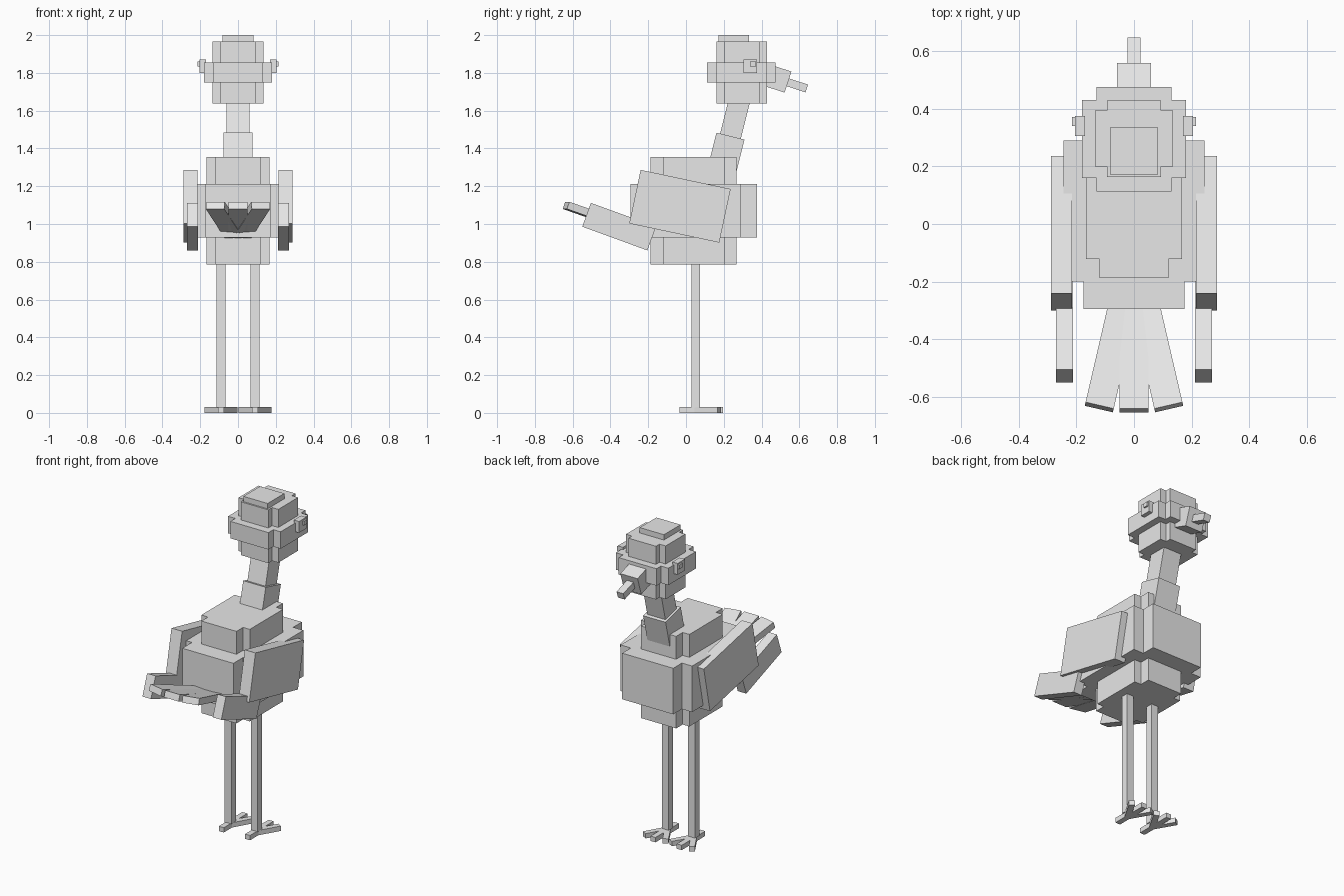
import bpy
import bmesh
from math import radians
from mathutils import Matrix, Vector, Euler

cube = bpy.data.objects.get("Cube")
if cube:
    bpy.data.objects.remove(cube, do_unlink=True)

grey = bpy.data.materials.new("plain_grey")
grey.use_nodes = True
grey.diffuse_color = (0.8, 0.8, 0.8, 1)
grey.node_tree.nodes["Principled BSDF"].inputs["Base Color"].default_value = (0.8, 0.8, 0.8, 1)


def finish(name, bm):
    bmesh.ops.recalc_face_normals(bm, faces=bm.faces)
    mesh = bpy.data.meshes.new(name)
    bm.to_mesh(mesh)
    bm.free()
    mesh.materials.append(grey)
    obj = bpy.data.objects.new(name, mesh)
    bpy.context.collection.objects.link(obj)
    return obj


def box(name, centre, size, pitch=0, yaw=0):
    """Box turned about x by pitch, then about z by yaw (degrees)."""
    bm = bmesh.new()
    turn = Euler((radians(pitch), 0, radians(yaw))).to_matrix().to_4x4()
    place = Matrix.Translation(centre) @ turn @ Matrix.Diagonal((*size, 1))
    bmesh.ops.create_cube(bm, size=1, matrix=place)
    return finish(name, bm)


def rod(name, start, length, width, height, pitch, yaw, forward=1):
    """Box that grows from start along +y or -y after turning."""
    turn = Euler((radians(pitch), 0, radians(yaw)))
    along = Vector((0, forward * length / 2, 0))
    along.rotate(turn)
    return box(name, Vector(start) + along, (width, length, height), pitch, yaw)


def notched_block(name, wide, narrow, bottom, top):
    """Prism with stepped corners; wide and narrow are (half x, back y, front y)."""
    wx, wb, wf = wide
    nx, nb, nf = narrow
    half = [(nx, nb), (nx, wb), (wx, wb), (wx, wf), (nx, wf), (nx, nf)]
    outline = half + [(-x, y) for x, y in reversed(half)]
    bm = bmesh.new()
    base = bm.faces.new([bm.verts.new((x, y, bottom)) for x, y in outline])
    grown = bmesh.ops.extrude_face_region(bm, geom=[base], use_keep_orig=True)
    verts = [v for v in grown["geom"] if isinstance(v, bmesh.types.BMVert)]
    bmesh.ops.translate(bm, verts=verts, vec=(0, 0, top - bottom))
    return finish(name, bm)


# Body: wide middle with smaller back and belly blocks
slim = ((0.166, -0.122, 0.204), (0.12, -0.187, 0.268))
notched_block("belly", *slim, 0.785, 0.928)
notched_block("body", (0.245, -0.2, 0.29), (0.175, -0.295, 0.375), 0.928, 1.213)
notched_block("upper_back", *slim, 1.213, 1.355)

# Neck
box("neck_base", (0, 0.211, 1.368), (0.154, 0.153, 0.2), pitch=-14)
box("neck", (0, 0.259, 1.56), (0.124, 0.113, 0.28), pitch=-14)

# Head: lower and upper blocks around a wider band, with a cap
skull = ((0.136, 0.2, 0.393), (0.094, 0.162, 0.428))
notched_block("lower_head", *skull, 1.637, 1.75)
notched_block("head_band", (0.18, 0.16, 0.43), (0.13, 0.112, 0.474), 1.75, 1.855)
notched_block("upper_head", *skull, 1.855, 1.967)
box("head_cap", (0, 0.253, 1.982), (0.166, 0.163, 0.036))

# Beak
box("beak", (0, 0.464, 1.776), (0.118, 0.16, 0.117), pitch=-18)
box("beak_tip", (0, 0.573, 1.739), (0.046, 0.14, 0.043), pitch=-18)

# Tail feathers
box_start = 0.945
for name, side in (("left", 1), ("middle", 0), ("right", -1)):
    rod(name + "_tail_feather", (side * 0.02, -0.2, box_start), 0.472,
        0.1, 0.04, -19, side * 13, forward=-1)

# Paired parts
for name, s in (("left", 1), ("right", -1)):
    box(name + "_wing", (s * 0.251, -0.032, 1.094), (0.073, 0.487, 0.29), pitch=-12)
    box(name + "_wing_tip", (s * 0.241, -0.354, 0.986), (0.058, 0.367, 0.134), pitch=-20)
    box(name + "_eye", (s * 0.187, 0.34, 1.835), (0.036, 0.07, 0.07))
    box(name + "_pupil", (s * 0.205, 0.355, 1.848), (0.02, 0.03, 0.026))
    box(name + "_leg", (s * 0.09, 0.052, 0.407), (0.046, 0.044, 0.758))
    # Foot: three spread front toes and one back toe
    ankle = (s * 0.09, 0.05, 0.015)
    for toe, yaw in (("inner", s * 30), ("middle", 0), ("outer", s * -30)):
        rod(f"{name}_{toe}_toe", ankle, 0.145, 0.034, 0.03, 0, yaw)
    rod(name + "_back_toe", ankle, 0.085, 0.034, 0.03, 0, 0, forward=-1)
